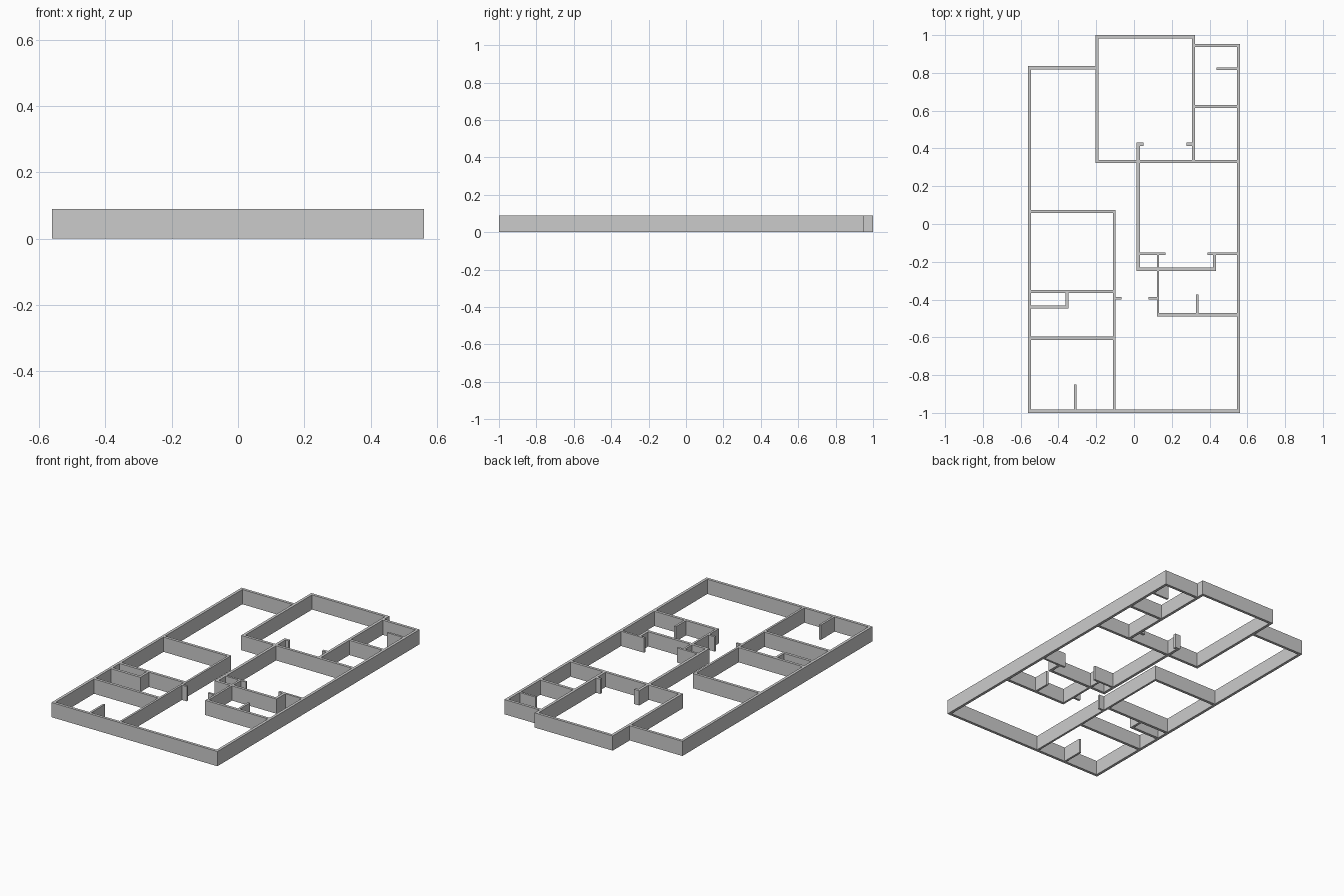
import bpy, bmesh

if "Cube" in bpy.data.objects:
    bpy.data.objects.remove(bpy.data.objects["Cube"])

H = 0.09      # wall height
T = 0.0085    # half wall thickness
THIN = 0.0065 # half thickness of short stubs

rects = []    # wall footprints: x0, x1, y0, y1


def along_x(y, x0, x1, t=T):
    rects.append((x0, x1, y - t, y + t))


def along_y(x, y0, y1, t=T):
    rects.append((x - t, x + t, y0, y1))


L, R = -0.561, 0.561

# outer walls
along_y(L + T, -1, 0.836)
along_y(R - T, -1, 0.953)
along_x(-1 + T, L, R)
along_x(0.953 - T, 0.315, R)
along_x(0.836 - T, L, -0.196)

# large back room
along_y(-0.196, 0.3225, 1)
along_y(0.315, 0.3225, 1)
along_x(1 - T, -0.2045, 0.3235)
along_x(0.331, -0.2045, R)

# back right rooms
along_x(0.622, 0.315, R)
along_x(0.822, 0.437, R, THIN)

# middle right room and its door stubs
along_y(0.023, -0.2485, 0.43)
along_x(0.4225, 0.0145, 0.05)
along_x(0.4225, 0.278, 0.315)
along_x(-0.157, 0.0145, 0.167, THIN)
along_x(-0.157, 0.389, R, THIN)
along_x(-0.24, 0.0145, 0.4345)
along_y(0.426, -0.2485, -0.157)

# small right room
along_y(0.127, -0.4885, -0.157, THIN)
along_x(-0.48, 0.1205, R)
along_y(0.336, -0.48, -0.374, THIN)
along_x(-0.394, 0.077, 0.127, THIN)

# left rooms
along_y(-0.105, -1, 0.0745, THIN)
for y in (0.066, -0.357, -0.605):
    along_x(y, L, -0.0985)
along_x(-0.394, -0.105, -0.066, THIN)
along_x(-0.44, L, -0.3465)
along_y(-0.354, -0.4485, -0.357, 0.0075)
along_y(-0.31, -1, -0.85, THIN)

# merge footprints on a shared grid so the walls join cleanly
xs = sorted({round(v, 4) for r in rects for v in r[:2]})
ys = sorted({round(v, 4) for r in rects for v in r[2:]})
bm = bmesh.new()
pts = {}


def vert(i, j):
    if (i, j) not in pts:
        pts[i, j] = bm.verts.new((xs[i], ys[j], 0))
    return pts[i, j]


for i in range(len(xs) - 1):
    for j in range(len(ys) - 1):
        cx, cy = (xs[i] + xs[i + 1]) / 2, (ys[j] + ys[j + 1]) / 2
        if any(a < cx < b and c < cy < d for a, b, c, d in rects):
            bm.faces.new([vert(i, j), vert(i + 1, j),
                          vert(i + 1, j + 1), vert(i, j + 1)])

# raise footprint to wall height
ext = bmesh.ops.extrude_face_region(bm, geom=bm.faces[:], use_keep_orig=True)
top = [g for g in ext["geom"] if isinstance(g, bmesh.types.BMVert)]
bmesh.ops.translate(bm, verts=top, vec=(0, 0, H))
bmesh.ops.recalc_face_normals(bm, faces=bm.faces[:])

mesh = bpy.data.meshes.new("house_walls")
bm.to_mesh(mesh)
bm.free()
walls = bpy.data.objects.new("house_walls", mesh)
bpy.context.collection.objects.link(walls)
